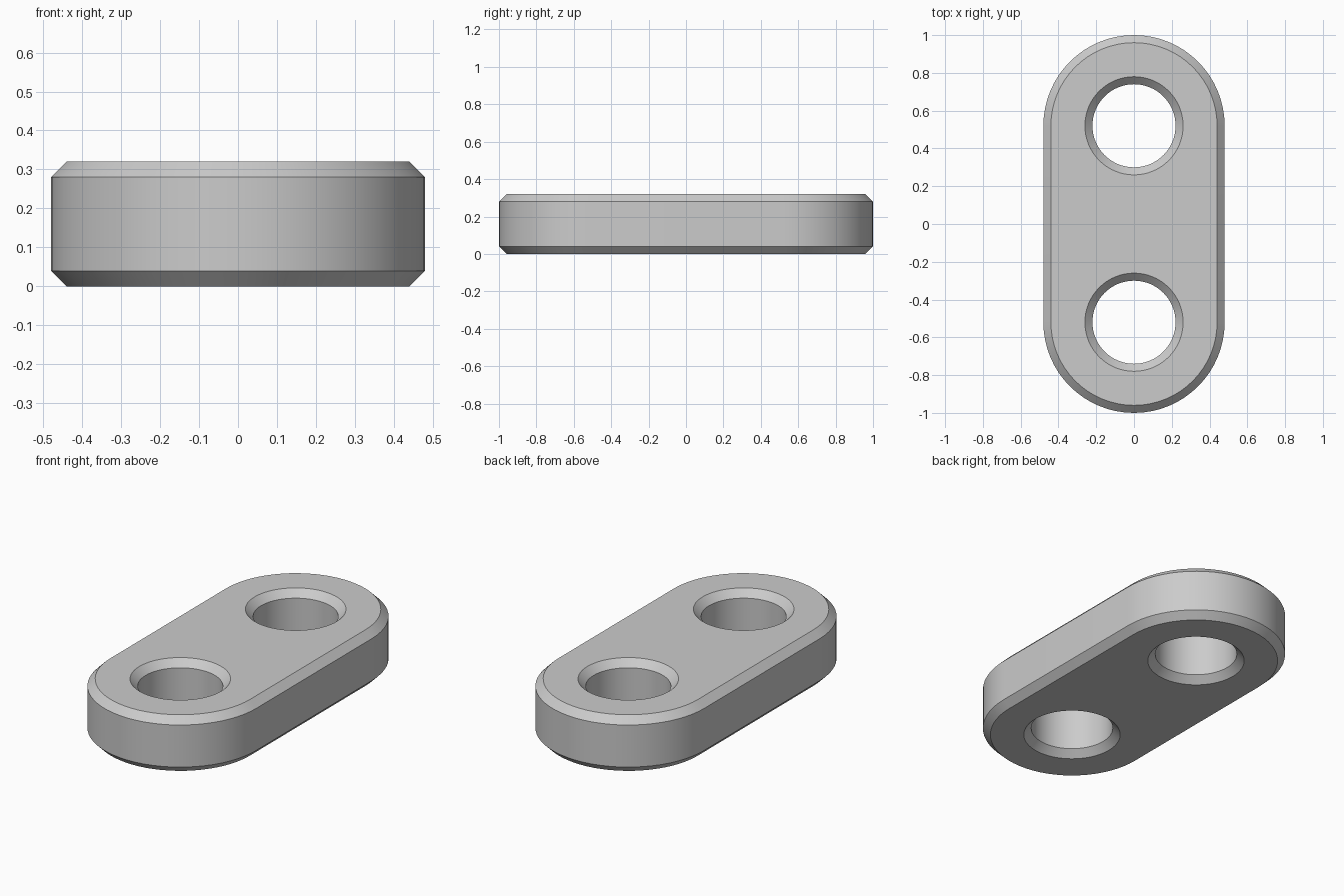
import bpy, bmesh
from math import pi, cos, sin

cube = bpy.data.objects.get("Cube")
if cube:
    bpy.data.objects.remove(cube, do_unlink=True)

HEIGHT, BEVEL = 0.32, 0.04
END_RADIUS, HOLE_RADIUS, HOLE_Y = 0.48, 0.22, 0.52
STEPS = 32  # segments per half circle

grey = bpy.data.materials.new("plain grey")
grey.use_nodes = True
colour = (0.6, 0.6, 0.6, 1)
grey.diffuse_color = colour
grey.node_tree.nodes["Principled BSDF"].inputs["Base Color"].default_value = colour


def stadium(r):
    """Outline with two round ends joined by straight sides."""
    ends = ((HOLE_Y, 0), (-HOLE_Y, pi))
    return [(r * cos(a + pi * i / STEPS), y + r * sin(a + pi * i / STEPS))
            for y, a in ends for i in range(STEPS + 1)]


def circle(r, y):
    return [(r * cos(pi * i / STEPS), y + r * sin(pi * i / STEPS))
            for i in range(2 * STEPS)]


def add_wall(bm, outlines):
    """Loft bevelled walls through the outlines; return the end edge loops."""
    levels = (0, BEVEL, HEIGHT - BEVEL, HEIGHT)
    rings = [[bm.verts.new((x, y, z)) for x, y in pts]
             for pts, z in zip(outlines, levels)]
    n = len(rings[0])
    for low, high in zip(rings, rings[1:]):
        for i in range(n):
            j = (i + 1) % n
            bm.faces.new((low[i], low[j], high[j], high[i]))
    return [[bm.edges.get((ring[i], ring[(i + 1) % n])) for i in range(n)]
            for ring in (rings[0], rings[-1])]


bm = bmesh.new()

# Outer wall, bevelled inwards at top and bottom
inner, outer = stadium(END_RADIUS - BEVEL), stadium(END_RADIUS)
loops = [add_wall(bm, (inner, outer, outer, inner))]

# Two through holes, countersunk on both faces
for y in (HOLE_Y, -HOLE_Y):
    wide, bore = circle(HOLE_RADIUS + BEVEL, y), circle(HOLE_RADIUS, y)
    loops.append(add_wall(bm, (wide, bore, bore, wide)))

# Flat bottom and top around the holes
for side in (0, 1):
    edges = [e for pair in loops for e in pair[side]]
    bmesh.ops.triangle_fill(bm, edges=edges, use_beauty=True)
bmesh.ops.recalc_face_normals(bm, faces=bm.faces)

mesh = bpy.data.meshes.new("link_plate")
bm.to_mesh(mesh)
bm.free()
mesh.materials.append(grey)
plate = bpy.data.objects.new("link_plate", mesh)
bpy.context.collection.objects.link(plate)
bpy.context.view_layer.objects.active = plate
plate.select_set(True)
bpy.ops.object.shade_smooth_by_angle(angle=pi / 6)
